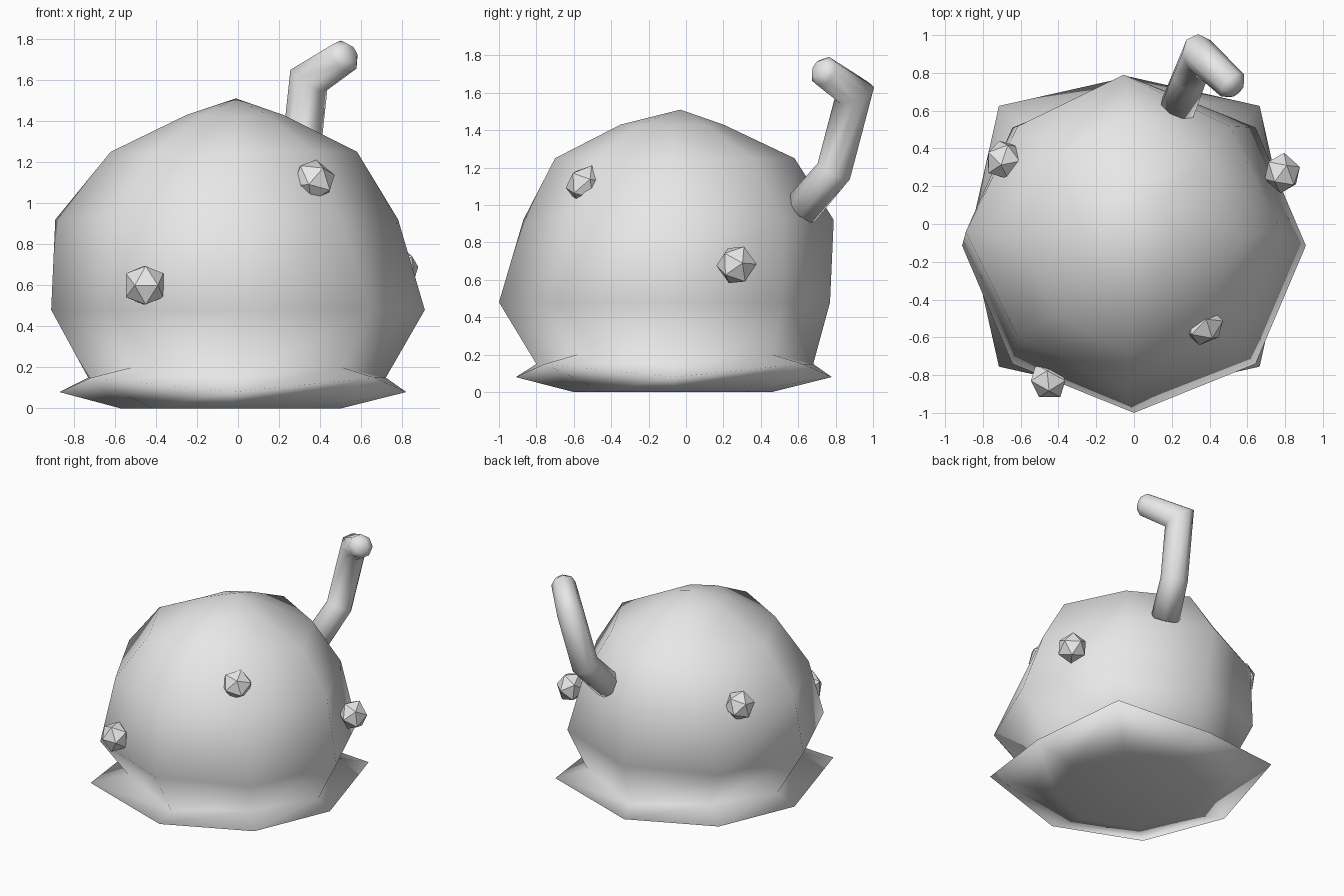
import bpy, bmesh, math
from mathutils import Vector

cube = bpy.data.objects.get("Cube")
if cube:
    bpy.data.objects.remove(cube, do_unlink=True)

grey = bpy.data.materials.new("plain_grey")
grey.use_nodes = True
grey.diffuse_color = (0.8, 0.8, 0.8, 1)
grey.node_tree.nodes["Principled BSDF"].inputs["Base Color"].default_value = (0.8, 0.8, 0.8, 1)


def finish(bm, name, smooth):
    mesh = bpy.data.meshes.new(name)
    bmesh.ops.recalc_face_normals(bm, faces=bm.faces)
    bm.to_mesh(mesh)
    bm.free()
    obj = bpy.data.objects.new(name, mesh)
    bpy.context.collection.objects.link(obj)
    mesh.materials.append(grey)
    for face in mesh.polygons:
        face.use_smooth = smooth
    return obj


def bridge(bm, lower, upper):
    count = len(lower)
    for i in range(count):
        j = (i + 1) % count
        bm.faces.new((lower[i], lower[j], upper[j], upper[i]))


# Body: eight-sided rings, lumpy dome above an upturned skirt
# height, min x, max x, min y, max y, diagonal scale, diagonal lift
RINGS = [
    (0.00, -0.57, 0.50, -0.60, 0.46, 1.0, 0.0),
    (0.08, -0.87, 0.82, -0.91, 0.78, 1.155, 0.07),
    (0.15, -0.73, 0.72, -0.80, 0.68, 1.0, 0.05),
    (0.48, -0.91, 0.91, -1.00, 0.77, 1.0, 0.0),
    (0.92, -0.89, 0.78, -0.87, 0.79, 0.95, 0.0),
    (1.25, -0.62, 0.58, -0.70, 0.58, 0.93, 0.0),
    (1.43, -0.25, 0.22, -0.35, 0.20, 0.95, 0.0),
]
bm = bmesh.new()
loops = []
for z, x0, x1, y0, y1, scale, lift in RINGS:
    loop = []
    for i in range(8):
        a = i * math.pi / 4
        k, dz = (scale, lift) if i % 2 else (1, 0)
        x = (x0 + x1) / 2 + (x1 - x0) / 2 * k * math.cos(a)
        y = (y0 + y1) / 2 + (y1 - y0) / 2 * k * math.sin(a)
        loop.append(bm.verts.new((x, y, z + dz)))
    loops.append(loop)
for lower, upper in zip(loops, loops[1:]):
    bridge(bm, lower, upper)
bm.faces.new(loops[0][::-1])
apex = bm.verts.new((-0.01, -0.03, 1.51))
for i in range(8):
    bm.faces.new((loops[-1][i], loops[-1][(i + 1) % 8], apex))
finish(bm, "body", True)

# Bent tail: round tube with mitred bends and a blunt tip
PATH = [Vector(p) for p in ((0.23, 0.61, 0.97), (0.30, 0.79, 1.18),
                            (0.345, 0.90, 1.60), (0.52, 0.735, 1.715),
                            (0.545, 0.71, 1.73))]
RADII = (0.1, 0.095, 0.095, 0.085, 0.05)
bm = bmesh.new()
loops = []
dirs = [(b - a).normalized() for a, b in zip(PATH, PATH[1:])]
side = dirs[0].orthogonal().normalized()
ring = [side * math.cos(i * math.pi / 4) + dirs[0].cross(side) * math.sin(i * math.pi / 4)
        for i in range(8)]
for n, (point, radius) in enumerate(zip(PATH, RADII)):
    before, after = dirs[max(n - 1, 0)], dirs[min(n, len(dirs) - 1)]
    plane = (before + after).normalized()
    # slide the ring along the incoming direction onto the mitre plane
    slid = [v - before * (v.dot(plane) / before.dot(plane)) for v in ring]
    loops.append([bm.verts.new(point + v * radius) for v in slid])
    turn = before.rotation_difference(after)
    ring = [turn @ v for v in ring]
for lower, upper in zip(loops, loops[1:]):
    bridge(bm, lower, upper)
bm.faces.new(loops[0])
bm.faces.new(loops[-1])
finish(bm, "tail", True)

# Warts: small faceted lumps set into the body
WARTS = {"front_wart": (-0.455, -0.83, 0.60),
         "upper_wart": (0.37, -0.54, 1.11),
         "left_wart": (0.785, 0.27, 0.68),
         "back_wart": (-0.69, 0.34, 0.96)}
for name, place in WARTS.items():
    bm = bmesh.new()
    bmesh.ops.create_icosphere(bm, subdivisions=1, radius=0.11)
    wart = finish(bm, name, False)
    wart.location = place
    outward = Vector((place[0], place[1], place[2] - 0.6))
    wart.rotation_euler = outward.to_track_quat("Z", "Y").to_euler()
    wart.scale = (1, 1, 0.9)
